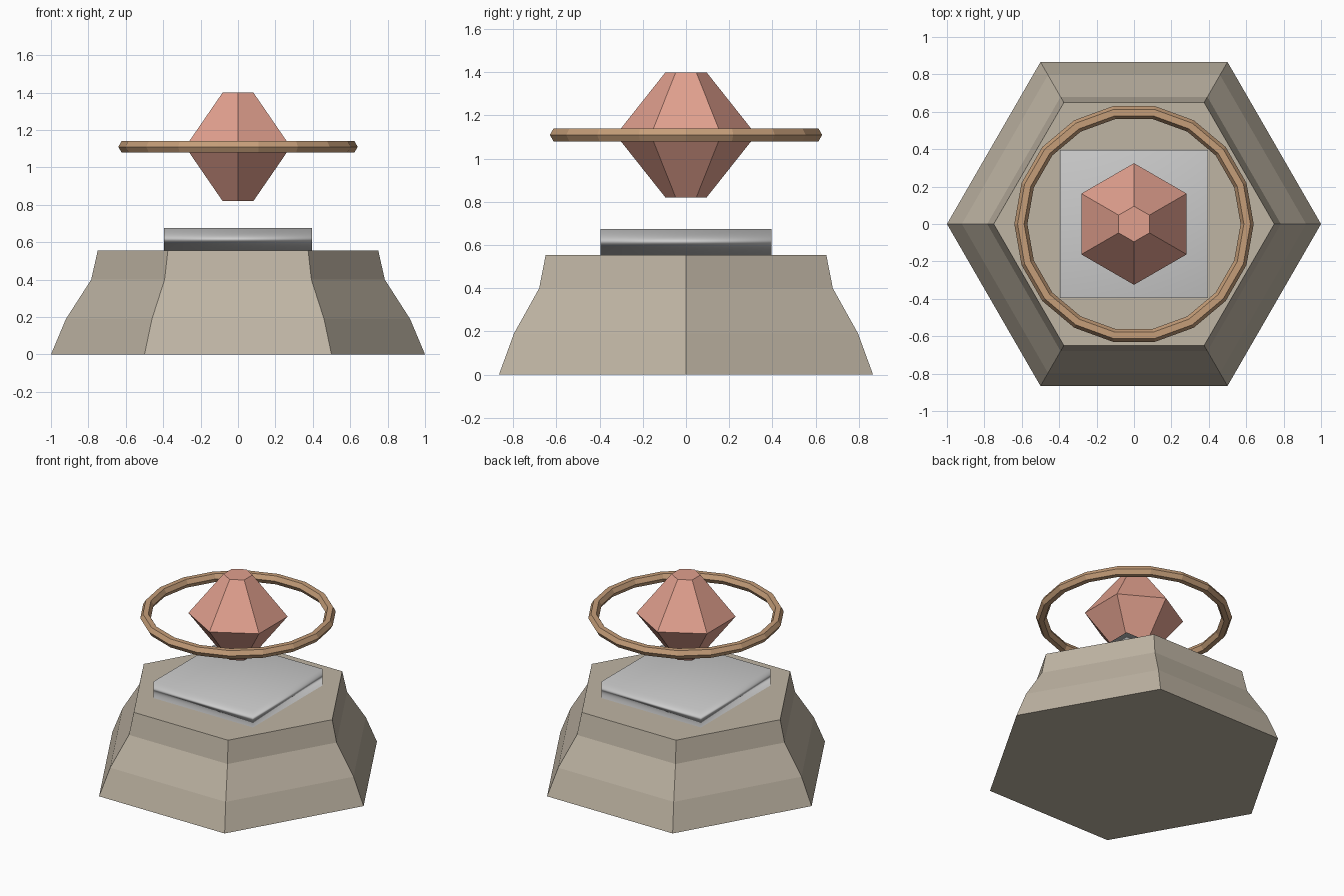
import bpy, bmesh
from math import cos, sin, pi

if "Cube" in bpy.data.objects:
    bpy.data.objects.remove(bpy.data.objects["Cube"])


def material(name, rgb):
    m = bpy.data.materials.new(name)
    m.diffuse_color = (*rgb, 1)
    m.use_nodes = True
    m.node_tree.nodes["Principled BSDF"].inputs["Base Color"].default_value = m.diffuse_color
    return m


def add_object(name, bm, mat=None):
    bmesh.ops.recalc_face_normals(bm, faces=bm.faces)
    me = bpy.data.meshes.new(name)
    bm.to_mesh(me)
    bm.free()
    ob = bpy.data.objects.new(name, me)
    bpy.context.collection.objects.link(ob)
    if mat:
        me.materials.append(mat)
    return ob


def lathe(name, profile, sides, start=0.0, closed=False, mat=None):
    """Spin (radius, z) points round z; an open profile gets end caps."""
    bm = bmesh.new()
    rings = []
    for r, z in profile:
        angles = [start + 2 * pi * i / sides for i in range(sides)]
        rings.append([bm.verts.new((r * cos(a), r * sin(a), z)) for a in angles])
    pairs = list(zip(rings, rings[1:]))
    if closed:
        pairs.append((rings[-1], rings[0]))
    else:
        bm.faces.new(rings[0])
        bm.faces.new(rings[-1])
    for lo, hi in pairs:
        for i in range(sides):
            j = (i + 1) % sides
            bm.faces.new((lo[i], lo[j], hi[j], hi[i]))
    return add_object(name, bm, mat)


stone = material("stone", (0.52, 0.46, 0.37))
crystal = material("crystal", (0.75, 0.35, 0.27))
bronze = material("bronze", (0.56, 0.34, 0.19))

# Flared hexagonal pedestal
lathe("pedestal", [(1.0, 0), (0.92, 0.19), (0.785, 0.40), (0.75, 0.555)], 6, mat=stone)

# Square slab, softly shaded around its rim
bm = bmesh.new()
bmesh.ops.create_cube(bm, size=1)
bmesh.ops.scale(bm, vec=(0.79, 0.79, 0.12), verts=bm.verts)
bmesh.ops.translate(bm, vec=(0, 0, 0.615), verts=bm.verts)
for f in bm.faces:
    f.smooth = True
slab = add_object("slab", bm)
slab.modifiers.new("area_normals", 'WEIGHTED_NORMAL')

# Floating hexagonal crystal, points toward front and back
lathe("crystal", [(0.095, 0.82), (0.325, 1.11), (0.095, 1.40)], 6, start=pi / 2, mat=crystal)

# Halo ring with a hexagonal cross-section
section = [(0.605 + 0.035 * cos(k * pi / 3), 1.11 + 0.035 * sin(k * pi / 3)) for k in range(6)]
lathe("ring", section, 18, closed=True, mat=bronze)
